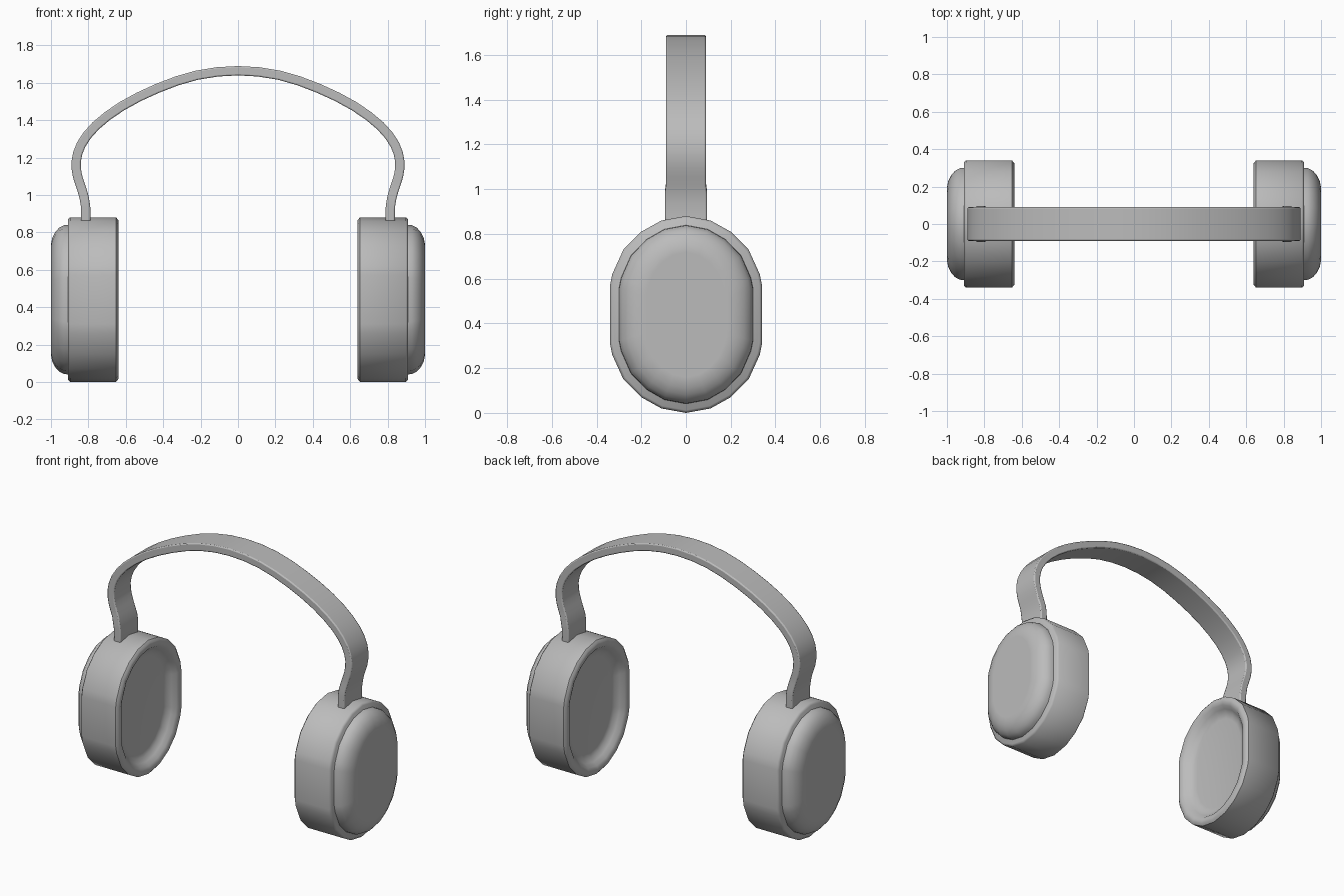
import bpy
import bmesh
import math
from mathutils import Vector

cube = bpy.data.objects.get("Cube")
if cube:
    bpy.data.objects.remove(cube, do_unlink=True)

# Single grey material
GREY = (0.5, 0.5, 0.5, 1.0)
grey = bpy.data.materials.new("plain grey")
grey.use_nodes = True
grey.diffuse_color = GREY
grey.node_tree.nodes["Principled BSDF"].inputs["Base Color"].default_value = GREY

HALF_Y, HALF_Z = 0.34, 0.44


def loft(name, rings):
    """Skin a list of equal-length closed rings and cap both ends."""
    bm = bmesh.new()
    loops = [[bm.verts.new(p) for p in ring] for ring in rings]
    count = len(loops[0])
    for a, b in zip(loops, loops[1:]):
        for i in range(count):
            j = (i + 1) % count
            bm.faces.new((a[i], a[j], b[j], b[i]))
    bm.faces.new(loops[0])
    bm.faces.new(loops[-1])
    bmesh.ops.recalc_face_normals(bm, faces=bm.faces)
    mesh = bpy.data.meshes.new(name)
    bm.to_mesh(mesh)
    bm.free()
    mesh.materials.append(grey)
    obj = bpy.data.objects.new(name, mesh)
    bpy.context.collection.objects.link(obj)
    return obj


def smooth(obj, degrees):
    bpy.ops.object.select_all(action="DESELECT")
    obj.select_set(True)
    bpy.context.view_layer.objects.active = obj
    bpy.ops.object.shade_smooth_by_angle(angle=math.radians(degrees))


# Oblong ear cup outline, from one quarter
quarter = [(0, 0.44), (0.11, 0.42), (0.2, 0.37), (0.28, 0.29), (0.33, 0.18), (0.34, 0.13)]
half = quarter + [(y, -z) for y, z in reversed(quarter)]
outline = half + [(-y, z) for y, z in reversed(half[1:-1])]


def cup_ring(x, inset):
    sy, sz = 1 - inset / HALF_Y, 1 - inset / HALF_Z
    return [(x, y * sy, HALF_Z + z * sz) for y, z in outline]


# (x, inset) steps: dished inner side, rim, wall, outer side
shell_steps = [(0.695, 0.13), (0.69, 0.1), (0.67, 0.075), (0.648, 0.055), (0.64, 0.035),
               (0.64, 0.015), (0.652, 0), (0.898, 0), (0.91, 0.012)]
# Rounded outer cover
cover_steps = [(0.9, 0.04), (0.93, 0.042), (0.957, 0.056), (0.978, 0.08),
               (0.993, 0.11), (1.0, 0.145), (1.0, 0.16)]

for label, side in (("left", 1), ("right", -1)):
    for part, steps in (("ear_cup", shell_steps), ("ear_cover", cover_steps)):
        obj = loft(f"{label}_{part}", [cup_ring(side * x, i) for x, i in steps])
        smooth(obj, 50)

# Headband centre line, one side from cup to crown
path = [(0.815, 0.84), (0.815, 0.94), (0.832, 1.02), (0.858, 1.1), (0.865, 1.18),
        (0.838, 1.27), (0.76, 1.37), (0.62, 1.475), (0.43, 1.57), (0.22, 1.64), (0, 1.664)]
path = [Vector(p) for p in path]
path += [Vector((-p.x, p.y)) for p in reversed(path[:-1])]

# Round the centre line by one midpoint step per span
fine = []
for i in range(len(path) - 1):
    a, b = path[i], path[i + 1]
    before, after = path[max(i - 1, 0)], path[min(i + 2, len(path) - 1)]
    fine += [a, (a + b) * 0.5625 - (before + after) * 0.0625]
fine.append(path[-1])

# Sweep a flat strip along it, a little wider near the cups
rings = []
for i, p in enumerate(fine):
    t = (fine[min(i + 1, len(fine) - 1)] - fine[max(i - 1, 0)]).normalized()
    n = Vector((t.y, -t.x)) * 0.025
    w = 0.095 if p.y < 1.0 else 0.09
    o, q = p + n, p - n
    rings.append([(o.x, -w, o.y), (o.x, w, o.y), (q.x, w, q.y), (q.x, -w, q.y)])
band = loft("headband", rings)
bevel = band.modifiers.new("soft edges", "BEVEL")
bevel.width = 0.007
bevel.segments = 2
bevel.limit_method = "ANGLE"
bevel.angle_limit = math.radians(50)
smooth(band, 50)
